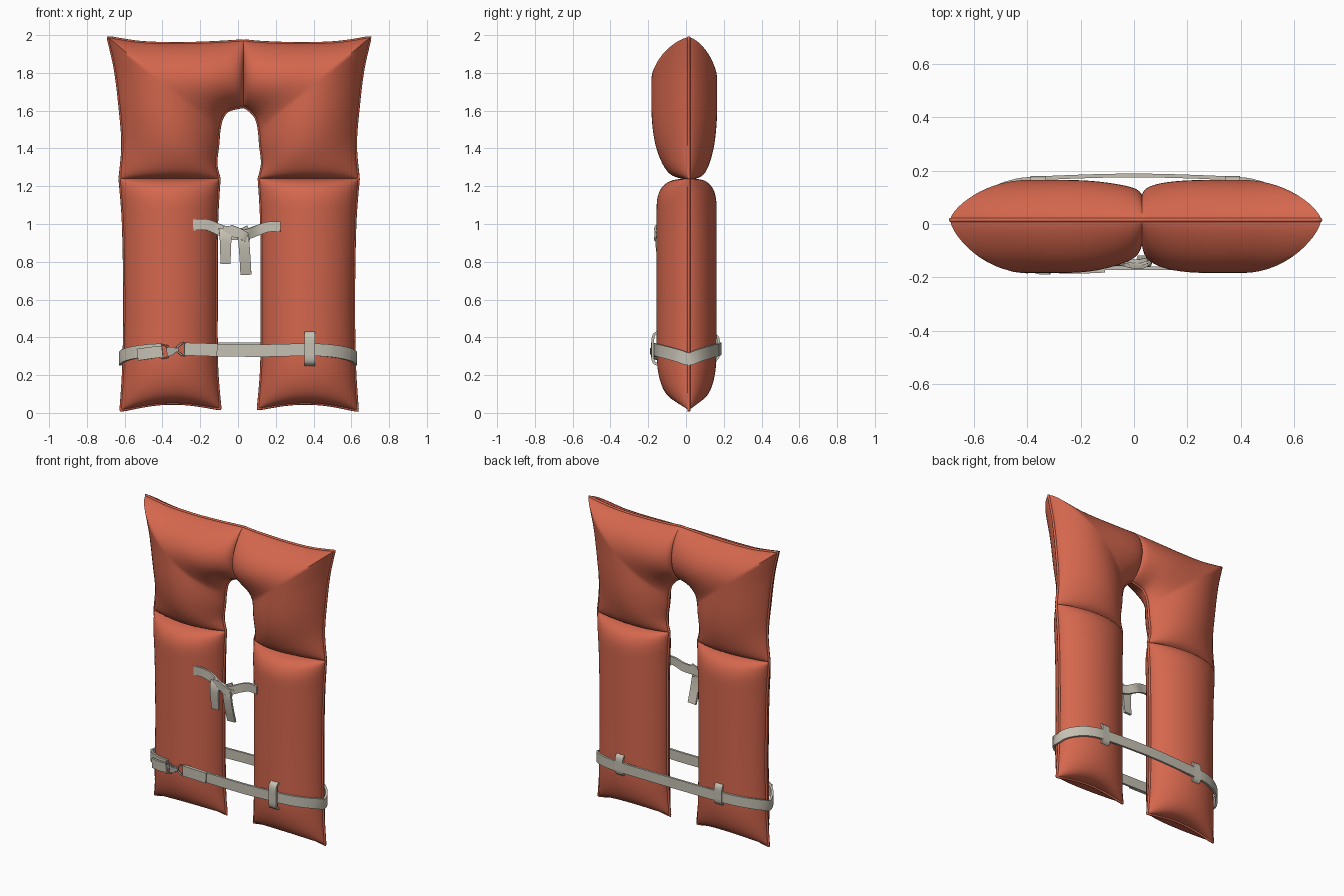
import bpy, bmesh, math
from mathutils import Vector

if "Cube" in bpy.data.objects:
    bpy.data.objects.remove(bpy.data.objects["Cube"])


def material(name, col):
    m = bpy.data.materials.new(name)
    m.diffuse_color = (*col, 1)
    m.use_nodes = True
    m.node_tree.nodes["Principled BSDF"].inputs["Base Color"].default_value = m.diffuse_color
    return m


ORANGE = material("orange fabric", (0.66, 0.135, 0.075))
STRAP = material("off white webbing", (0.56, 0.53, 0.45))
METAL = material("grey metal", (0.42, 0.41, 0.37))
SEAM_Y = 0.015


def spline(pts, t):
    """Catmull-Rom point at t in 0..1."""
    n = len(pts) - 1
    i = min(int(t * n), n - 1)
    f = t * n - i
    p = [Vector(pts[max(0, min(n, k))]) for k in (i - 1, i, i + 1, i + 2)]
    return 0.5 * (2 * p[1] + (p[2] - p[0]) * f + (2 * p[0] - 5 * p[1] + 4 * p[2] - p[3]) * f * f
                  + (3 * p[1] - p[0] - 3 * p[2] + p[3]) * f ** 3)


def finish(bm, name, mat, angle=50):
    bmesh.ops.recalc_face_normals(bm, faces=bm.faces)
    me = bpy.data.meshes.new(name)
    bm.to_mesh(me)
    bm.free()
    me.materials.append(mat)
    me.shade_smooth()
    me.set_sharp_from_angle(angle=math.radians(angle))
    ob = bpy.data.objects.new(name, me)
    bpy.context.collection.objects.link(ob)
    return ob


def tube(name, pts, r, mat, cyclic=False):
    cu = bpy.data.curves.new(name, 'CURVE')
    cu.dimensions = '3D'
    cu.bevel_depth = r
    cu.bevel_resolution = 2
    cu.use_fill_caps = True
    sp = cu.splines.new('POLY')
    sp.points.add(len(pts) - 1)
    for p, c in zip(sp.points, pts):
        p.co = (*c, 1)
    sp.use_cyclic_u = cyclic
    cu.materials.append(mat)
    bpy.context.collection.objects.link(bpy.data.objects.new(name, cu))


def ribbon(name, pts, width, wdir=(0, 0, 1), thick=0.014, mat=STRAP, sub=5, end_width=None):
    """Flat webbing swept along a smoothed path."""
    n = (len(pts) - 1) * sub
    cs = [spline(pts, i / n) for i in range(n + 1)]
    bm = bmesh.new()
    rings = []
    for i, c in enumerate(cs):
        t = (cs[min(i + 1, n)] - cs[max(i - 1, 0)]).normalized()
        w = Vector(wdir)
        w = (w - t * w.dot(t)).normalized()
        nn = t.cross(w) * thick / 2
        w = w * (width + ((end_width or width) - width) * i / n) / 2
        rings.append([bm.verts.new(c + a * w + b * nn) for a, b in ((1, 1), (1, -1), (-1, -1), (-1, 1))])
    for a, b in zip(rings, rings[1:]):
        for k in range(4):
            bm.faces.new((a[k], a[(k + 1) % 4], b[(k + 1) % 4], b[k]))
    bm.faces.new(rings[0])
    bm.faces.new(rings[-1][::-1])
    return finish(bm, name, mat)


def pillow(name, side, outer, inner, t_front, t_back, ramps, ends, power, sag=0.0, smooth=0, bottom=False):
    """Stuffed cushion lofted between an outer and an inner edge curve."""
    nu, nv = 28, 56
    bm = bmesh.new()

    def place(u, v):
        o, i = outer(v), inner(v)
        p = o.lerp(i, u)
        x = p.x if side < 0 else 0.012 - p.x
        return x, p.y + sag * math.sin(math.pi * u) * (1 - v) ** 6

    def ramp(d, length, end, depth):
        r = (1 - (1 - min(d / length, 1)) ** 2) ** 0.55
        e = end / depth
        return e + (1 - e) * r

    movable = []
    for sgn, depth in ((-1, t_front), (1, t_back)):
        grid = []
        for j in range(nv + 1):
            v = (1 - math.cos(math.pi * j / nv)) / 2 * 0.6 + 0.4 * j / nv
            row = []
            for i in range(nu + 1):
                u = (1 - math.cos(math.pi * i / nu)) / 2
                x, z = place(u, v)
                f = max(0, 1 - (2 * u - 1) ** 2) ** power
                h = depth * f * ramp(v, ramps[0], ends[0], depth) * ramp(1 - v, ramps[1], ends[1], depth)
                vert = bm.verts.new((x, SEAM_Y + sgn * h, z))
                row.append(vert)
                if 0 < i < nu and 0 < j < nv:
                    movable.append(vert)
            grid.append(row)
        for a, b in zip(grid, grid[1:]):
            for k in range(nu):
                bm.faces.new((a[k], a[k + 1], b[k + 1], b[k]))
    for _ in range(smooth):
        bmesh.ops.smooth_vert(bm, verts=movable, factor=0.5, use_axis_y=True)
    bmesh.ops.remove_doubles(bm, verts=bm.verts, dist=0.0004)
    bmesh.ops.holes_fill(bm, edges=[e for e in bm.edges if e.is_boundary], sides=0)
    finish(bm, name, ORANGE, 60)
    # piping along the sewn edges
    def edge(u):
        return [(x, SEAM_Y, z) for x, z in (place(u, j / 60) for j in range(61))]
    if bottom:
        low = [(x, SEAM_Y, z) for x, z in (place(i / 20, 0) for i in range(1, 20))]
        tube(name + "_piping", edge(0)[::-1] + low + edge(1), 0.008, ORANGE)
    else:
        tube(name + "_outer_piping", edge(0), 0.008, ORANGE)
        tube(name + "_inner_piping", edge(1), 0.008, ORANGE)


# cushions: two long front panels and two collar halves
low_out = [(-.62, .012), (-.605, .25), (-.60, .6), (-.607, 1.0), (-.625, 1.24)]
low_in = [(-.095, .02), (-.113, .25), (-.115, .6), (-.113, 1.0), (-.10, 1.24)]
up_side = [(-.625, 1.24), (-.61, 1.42), (-.625, 1.62), (-.65, 1.82), (-.688, 1.988)]
for side, label in ((-1, "left"), (1, "right")):
    seam_x = .03 if side < 0 else -.018
    up_top = [(-.688, 1.988), (-.52, 1.962), (-.33, 1.955), (-.14, 1.96), (seam_x, 1.97)]
    neck = [(-.10, 1.24), (-.117, 1.32), (-.107, 1.42), (-.10, 1.50), (-.085, 1.56), (-.05, 1.602), (seam_x, 1.622)]
    pillow("lower_panel_" + label, side, lambda v: spline(low_out, v), lambda v: spline(low_in, v),
           .172, .148, (.30, .17), (0, .035), .6, sag=.035, smooth=4, bottom=True)
    pillow("collar_" + label, side,
           lambda v: spline(up_side, v * 2) if v < .5 else spline(up_top, v * 2 - 1),
           lambda v: spline(neck, v), .205, .155, (.35, .3), (.035, .095), .72, smooth=14)


# waist belt: wraps both panels, open at the buckle
def wrap(s, sign, face):
    k = max(0, 1 - s * s)
    y = SEAM_Y + face * ((.172 if face < 0 else .150) * k ** .6 + .006)
    return (sign * (.362 + .262 * s), y if s < 1 else SEAM_Y, .285 + .05 * k ** .5)


S = (0, .4, .65, .83, .95)
path = [wrap(s, -1, -1) for s in (.16, .4, .65, .83, .95, 1)]
path += [wrap(s, -1, 1) for s in S[::-1]] + [(0, .182, .34)]
path += [wrap(s, 1, 1) for s in S] + [wrap(1, 1, -1)]
path += [wrap(s, 1, -1) for s in S[::-1]]
path += [(.15, -.166, .33), (-.1, -.166, .332), (-.275, -.168, .338)]
ribbon("waist_belt", path, .066)

# doubled webbing at the buckle ends
ribbon("belt_end_right", [(-.28, -.178, .338), (-.18, -.178, .335), (-.11, -.175, .332)], .068)
ribbon("belt_end_left", [(-.40, -.178, .325), (-.46, -.17, .318), (-.53, -.14, .308)], .062)

# belt keeper loops, one in front and two behind
for name, x, f, z0, z1 in (("front_keeper", .38, -1, .25, .43),
                           ("back_keeper_left", -.36, 1, .27, .42),
                           ("back_keeper_right", .37, 1, .27, .42)):
    m = (z0 + z1) / 2
    yb = .172 if f > 0 else .176
    ribbon(name, [(x, f * (yb - .05), z0), (x, f * (yb - .005), z0 + .02), (x, f * yb, m),
                  (x, f * (yb - .005), z1 - .02), (x, f * (yb - .04), z1)], .056, (1, 0, 0))

# buckle: D ring, slotted ring and snap hook
by = -.176
tube("d_ring", [(-.282, by, .302), (-.282, by, .372), (-.30, by, .366), (-.322, by, .348),
                (-.322, by, .326), (-.30, by, .308)], .0055, METAL, True)
tube("slot_ring", [(-.405, by, .288), (-.405, by, .360), (-.372, by, .354), (-.372, by, .294)], .0055, METAL, True)
ribbon("snap_hook", [(-.376, by, .323), (-.35, by - .006, .328), (-.315, by - .006, .336)], .045,
       thick=.014, mat=METAL, end_width=.016)
for dz in (-.016, .016):
    ribbon("snap_prong", [(-.37, by - .003, .323 + dz * 1.3), (-.345, by - .003, .328 + dz), (-.33, by - .003, .334 + dz * .3)],
           .008, thick=.012, mat=METAL)

# chest tie: two straps, knot and hanging tails
ribbon("tie_left", [(-.238, -.122, .995), (-.17, -.122, .997), (-.11, -.115, .975), (-.05, -.13, .95),
                    (.01, -.14, .945), (.06, -.13, .965)], .058)
ribbon("tie_right", [(.225, -.118, .985), (.16, -.112, .985), (.10, -.115, .965), (.04, -.145, .945),
                     (-.01, -.152, .955), (-.08, -.14, .965)], .054)
ribbon("tie_knot", [(-.045, -.150, .972), (.0, -.160, .955), (.035, -.158, .935), (.06, -.14, .925)], .05)
ribbon("tie_tail_left", [(-.068, -.135, .975), (-.066, -.15, .93), (-.066, -.148, .86), (-.066, -.14, .79)],
       .068, (1, 0, 0), end_width=.052)
ribbon("tie_tail_right", [(.022, -.14, .96), (.03, -.155, .91), (.037, -.145, .82), (.042, -.125, .732)],
       .058, (1, 0, 0))
